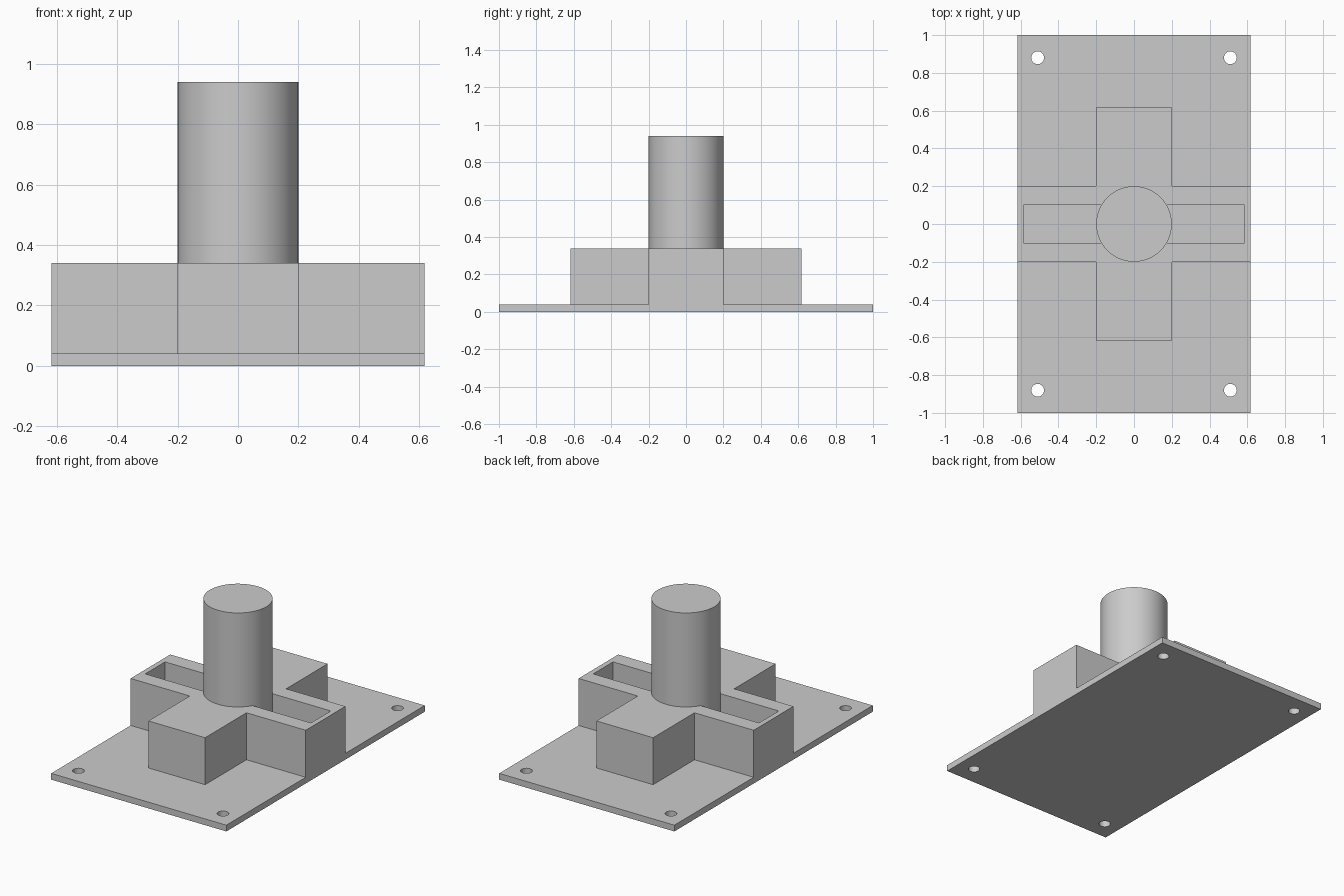
import bpy

old = bpy.data.objects.get("Cube")
if old:
    bpy.data.objects.remove(old, do_unlink=True)

HALF_W, PLATE, BLOCK, TOP = 0.618, 0.04, 0.34, 0.94

grey = bpy.data.materials.new("plain grey")
grey.use_nodes = True
grey.diffuse_color = (0.6, 0.6, 0.6, 1)
grey.node_tree.nodes["Principled BSDF"].inputs["Base Color"].default_value = (0.6, 0.6, 0.6, 1)


def finish(name):
    ob = bpy.context.object
    ob.name = ob.data.name = name
    ob.data.materials.append(grey)
    return ob


def box(name, hx, hy, z0, z1):
    bpy.ops.mesh.primitive_cube_add(size=2, location=(0, 0, (z0 + z1) / 2))
    ob = bpy.context.object
    ob.scale = (hx, hy, (z1 - z0) / 2)
    bpy.ops.object.transform_apply(location=True, rotation=False, scale=True)
    return finish(name)


def rod(name, x, y, r, z0, z1, sides):
    bpy.ops.mesh.primitive_cylinder_add(vertices=sides, radius=r, depth=z1 - z0,
                                        location=(x, y, (z0 + z1) / 2))
    bpy.ops.object.transform_apply(location=True, rotation=False, scale=False)
    return finish(name)


def combine(target, tool, operation):
    tool.hide_render = True
    mod = target.modifiers.new(operation, 'BOOLEAN')
    mod.operation, mod.solver, mod.object = operation, 'EXACT', tool
    bpy.context.view_layer.objects.active = target
    bpy.ops.object.modifier_apply(modifier=mod.name)
    bpy.data.objects.remove(tool, do_unlink=True)


# Cross-shaped block with a long slot along its side arms
base = box("mounting_base", HALF_W, 0.2, PLATE, BLOCK)
combine(base, box("cross_arm", 0.2, 0.617, PLATE, BLOCK), 'UNION')
combine(base, box("slot_cutter", 0.585, 0.1, PLATE, BLOCK + 0.1), 'DIFFERENCE')

# Flat plate with four corner bolt holes, joined to the block
plate = box("plate", HALF_W, 1, 0, PLATE)
for x in (-0.51, 0.51):
    for y in (-0.88, 0.88):
        combine(plate, rod("hole_cutter", x, y, 0.034, -0.1, 0.2, 32), 'DIFFERENCE')
combine(base, plate, 'UNION')

# Round post standing in the middle of the slot
post = rod("round_post", 0, 0, 0.2, PLATE, TOP, 64)

for ob in (base, post):
    bpy.ops.object.select_all(action='DESELECT')
    ob.select_set(True)
    bpy.context.view_layer.objects.active = ob
    bpy.ops.object.shade_smooth_by_angle()
